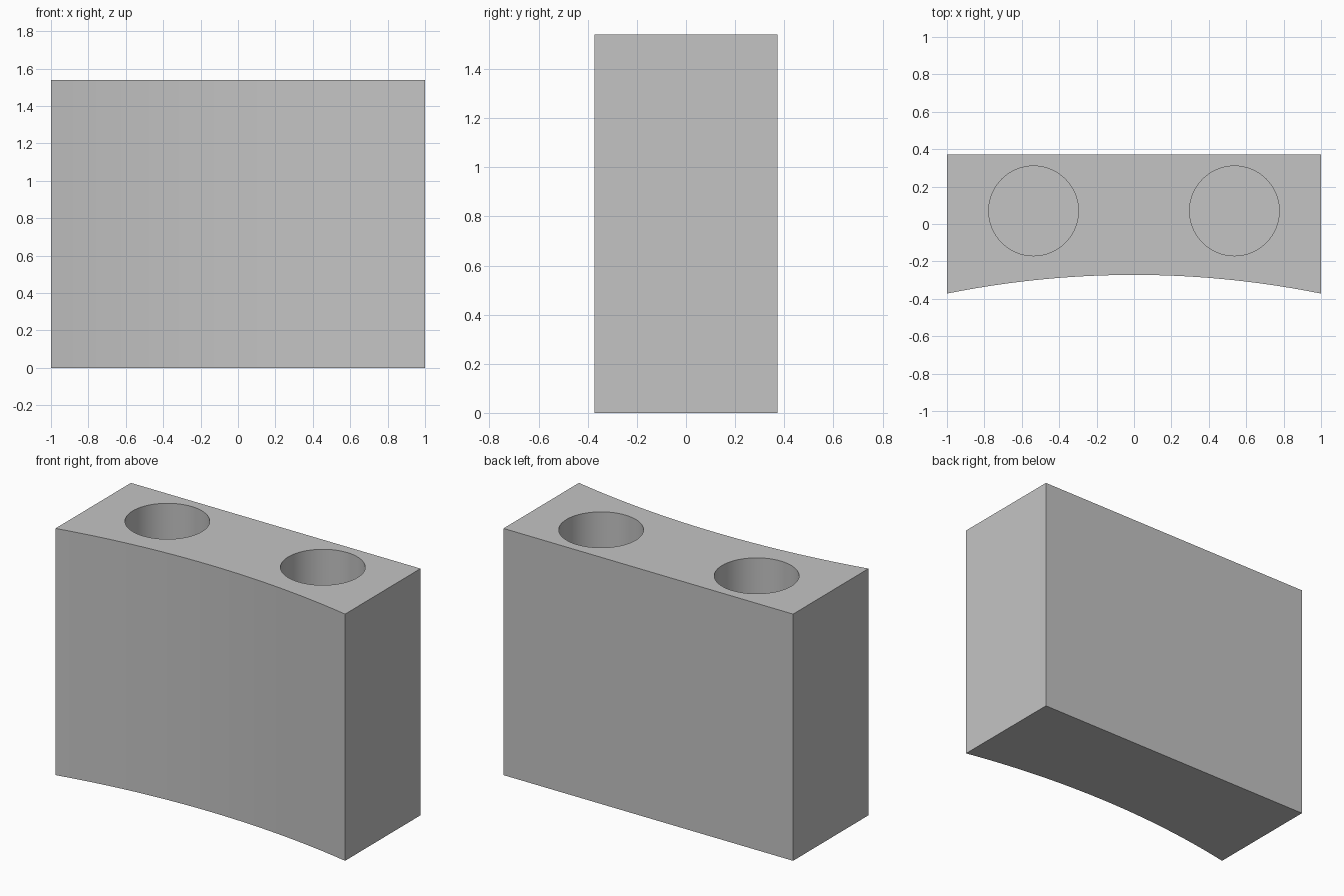
import bpy
import bmesh
import math

WIDTH, HEIGHT = 2.0, 1.54
BACK_Y, CORNER_Y, SAG = 0.372, -0.372, 0.1
HOLE_X, HOLE_Y, HOLE_RADIUS, FLOOR_Z = 0.537, 0.07, 0.24, 0.15
ARC_STEPS, HOLE_SIDES = 24, 64

default = bpy.data.objects.get("Cube")
if default:
    bpy.data.objects.remove(default, do_unlink=True)

# Single matte grey
grey = bpy.data.materials.new("light grey")
grey.use_nodes = True
colour = (0.55, 0.55, 0.55, 1)
grey.diffuse_color = colour
grey.node_tree.nodes["Principled BSDF"].inputs["Base Color"].default_value = colour


def extrude_profile(name, points, bottom, top):
    """Extrude a closed anticlockwise outline straight up."""
    bm = bmesh.new()
    face = bm.faces.new([bm.verts.new((x, y, bottom)) for x, y in points])
    result = bmesh.ops.extrude_face_region(bm, geom=[face], use_keep_orig=True)
    verts = [v for v in result["geom"] if isinstance(v, bmesh.types.BMVert)]
    bmesh.ops.translate(bm, vec=(0, 0, top - bottom), verts=verts)
    bmesh.ops.recalc_face_normals(bm, faces=bm.faces)
    mesh = bpy.data.meshes.new(name)
    bm.to_mesh(mesh)
    bm.free()
    mesh.materials.append(grey)
    obj = bpy.data.objects.new(name, mesh)
    bpy.context.collection.objects.link(obj)
    return obj


# Block with a shallow concave front
half = WIDTH / 2
radius = (half ** 2 + SAG ** 2) / (2 * SAG)
centre_y = CORNER_Y + SAG - radius
sweep = math.asin(half / radius)
outline = []
for i in range(ARC_STEPS + 1):
    angle = sweep * (2 * i / ARC_STEPS - 1)
    outline.append((radius * math.sin(angle), centre_y + radius * math.cos(angle)))
outline += [(half, BACK_Y), (-half, BACK_Y)]
block = extrude_profile("curved_block", outline, 0, HEIGHT)

# Two round blind sockets in the top
cutters = []
for side, x in (("left", HOLE_X), ("right", -HOLE_X)):
    ring = [(x + HOLE_RADIUS * math.cos(math.tau * i / HOLE_SIDES),
             HOLE_Y + HOLE_RADIUS * math.sin(math.tau * i / HOLE_SIDES))
            for i in range(HOLE_SIDES)]
    cutter = extrude_profile(side + "_socket_cutter", ring, FLOOR_Z, HEIGHT + 0.1)
    cutter.hide_render = True
    cut = block.modifiers.new(side + "_socket", "BOOLEAN")
    cut.operation = "DIFFERENCE"
    cut.solver = "EXACT"
    cut.object = cutter
    cutters.append(cutter)

bpy.ops.object.select_all(action="DESELECT")
block.select_set(True)
bpy.context.view_layer.objects.active = block
for name in [m.name for m in block.modifiers]:
    bpy.ops.object.modifier_apply(modifier=name)
for cutter in cutters:
    bpy.data.objects.remove(cutter, do_unlink=True)

# Smooth curved walls, crisp rims and corners
bpy.ops.object.shade_smooth_by_angle(angle=math.radians(30))
